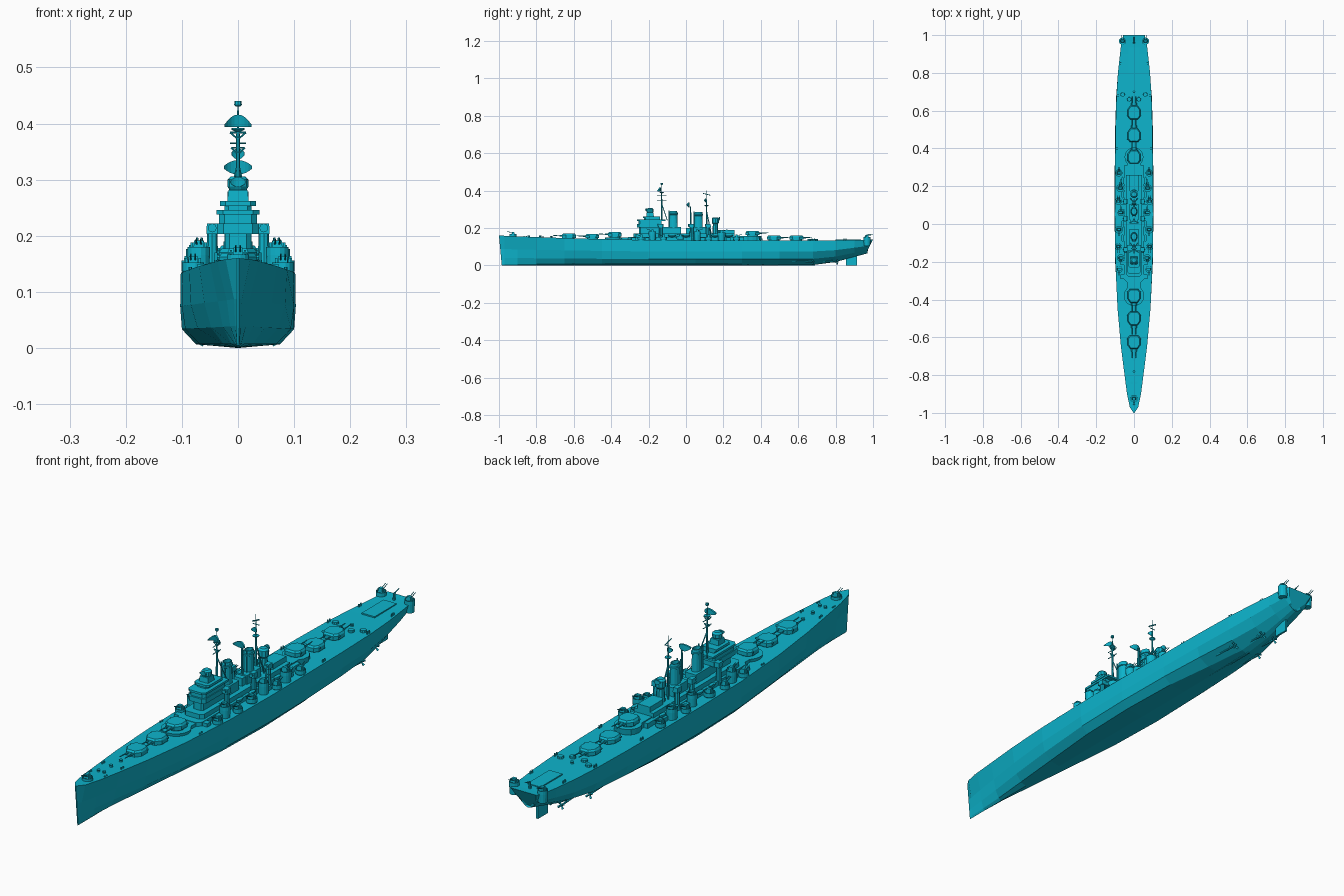
import bpy, bmesh, math
from mathutils import Vector, Matrix

paint = bpy.data.materials.new("teal_paint")
paint.diffuse_color = (0.004, 0.46, 0.61, 1)


def finish(name, bm, mirror=False):
    bmesh.ops.recalc_face_normals(bm, faces=bm.faces)
    me = bpy.data.meshes.new(name)
    bm.to_mesh(me)
    bm.free()
    me.materials.append(paint)
    ob = bpy.data.objects.new(name, me)
    bpy.context.collection.objects.link(ob)
    if mirror:
        ob.modifiers.new("mirror", 'MIRROR')
    return ob


def loft(bm, rings):
    vs = [[bm.verts.new(p) for p in r] for r in rings]
    n = len(vs[0])
    for a, b in zip(vs, vs[1:]):
        for i in range(n):
            j = (i + 1) % n
            bm.faces.new((a[i], a[j], b[j], b[i]))
    bm.faces.new(vs[0])
    bm.faces.new(vs[-1])


def prism(bm, pts, c, z0, z1, top=1.0, d=1):
    loft(bm, [[(c[0] + x * s, c[1] + y * s * d, z) for x, y in pts]
              for z, s in ((z0, 1), (z1, top))])


def box(bm, x, y0, y1, z0, z1, hw, top=1.0):
    h = (y1 - y0) / 2
    prism(bm, [(-hw, -h), (hw, -h), (hw, h), (-hw, h)], (x, (y0 + y1) / 2), z0, z1, top)


def house(bm, y0, y1, z0, z1, hw, ch=0.3):
    # deckhouse block with chamfered front corners
    k = hw * ch
    prism(bm, [(-hw + k, y0), (hw - k, y0), (hw, y0 + k), (hw, y1), (-hw, y1), (-hw, y0 + k)],
          (0, 0), z0, z1)


def lathe(bm, c, prof, n=14, ey=1.0):
    loft(bm, [[(c[0] + r * math.cos(t), c[1] + r * ey * math.sin(t), c[2] + z)
               for t in (2 * math.pi * i / n for i in range(n))] for r, z in prof])


def tube(bm, p, q, r, r2=None, n=6):
    p, q = Vector(p), Vector(q)
    rot = (q - p).to_track_quat('Z', 'Y')
    loft(bm, [[c + rot @ Vector((s * math.cos(6.28319 * i / n), s * math.sin(6.28319 * i / n), 0))
               for i in range(n)] for c, s in ((p, r), (q, r if r2 is None else r2))])


def dish(bm, c, w, h, depth, flat=False):
    # curved radar reflector lofted across its width
    rings = []
    for i in range(9):
        u = i / 4 - 1
        y, t = c[1] - depth * u * u, h * (1 - 0.8 * u * u)
        lo = c[2] if flat else c[2] - t
        rings.append([(c[0] + w * u, y, lo), (c[0] + w * u, y + 0.003, lo),
                      (c[0] + w * u, y + 0.003, c[2] + t), (c[0] + w * u, y - depth * 0.4, c[2] + t)])
    loft(bm, rings)


# hull: y, deck half width, deck z, upper / lower / bilge half widths, keel z
stations = [(-1, .002, .16, .002, .002, .002, 0), (-.97, .022, .158, .007, .005, .003, 0),
            (-.9, .037, .155, .020, .014, .006, 0), (-.8, .05, .151, .036, .027, .012, 0),
            (-.65, .069, .146, .06, .048, .026, 0), (-.45, .087, .14, .084, .072, .045, 0),
            (-.2, .099, .135, .1, .094, .068, 0), (.05, .102, .134, .103, .1, .075, 0),
            (.3, .1, .133, .102, .097, .068, 0), (.5, .098, .133, .1, .088, .045, 0),
            (.68, .093, .133, .094, .075, .025, .002), (.8, .085, .133, .083, .058, .02, .018),
            (.9, .074, .134, .068, .042, .015, .045), (.97, .066, .136, .055, .03, .012, .064),
            (1, .055, .138, .042, .022, .008, .07)]
bm = bmesh.new()
rings = []
for y, dw, dz, w1, w2, w3, kz in stations:
    rake = .015 if y == -1 else (-.035 if y == 1 else 0)
    half = [(w, y + rake * (1 - f), kz + f * (dz - kz))
            for w, f in ((dw, 1), (w1, .55), (w2, .25), (w3, .05))]
    rings.append(half + [(0, y + rake, kz)] + [(-a, b, c) for a, b, c in half[::-1]])
loft(bm, rings)
finish("hull", bm)

# centreline skeg and rudder
bm = bmesh.new()
box(bm, 0, .45, .69, 0, .03, .004)
box(bm, 0, .855, .915, 0, .07, .004)
finish("skeg_and_rudder", bm)

# propeller shafts, struts and blades
bm = bmesh.new()
for x, y0, y1, z in ((.028, .58, .80, .018), (.058, .42, .67, .018)):
    tube(bm, (x, y0, z + .012), (x, y1, z), .0035)
    tube(bm, (x, y1, z), (x, y1 + .018, z), .005, .001)
    for s in (-.012, .012):
        tube(bm, (x, y1 - .02, z), (x + s, y1 - .02, .06), .003, n=4)
    for k in range(4):
        a = k * math.pi / 2 + .6
        tube(bm, (x, y1 + .006, z), (x + .015 * math.cos(a), y1 + .009, z + .015 * math.sin(a)), .002, .005, 4)
finish("propellers_and_shafts", bm, True)

# six twin main turrets
shell = [(-.018, -.038), (.018, -.038), (.034, -.016), (.034, .02), (.022, .036),
         (-.022, .036), (-.034, .02), (-.034, -.016)]
for i, (y, z, d) in enumerate(((-.625, .144, 1), (-.5, .142, 1), (-.38, .152, 1),
                               (.355, .158, -1), (.47, .134, -1), (.59, .134, -1))):
    bm = bmesh.new()
    lathe(bm, (0, y, z - .03), [(.03, 0), (.03, .033)], 16)
    prism(bm, shell, (0, y), z + .003, z + .018, 1, d)
    prism(bm, shell, (0, y), z + .018, z + .025, .86, d)
    for x in (-.011, .011):
        tube(bm, (x, y - .03 * d, z + .013), (x, y - .052 * d, z + .014), .0045, .0035)
        tube(bm, (x, y - .05 * d, z + .014), (x, y - .085 * d, z + .016), .0026, .002)
    for x in (-.036, .036):
        tube(bm, (x * .8, y + .018 * d, z + .017), (x * 1.05, y + .018 * d, z + .017), .004)
    finish("main_turret_%d" % (i + 1), bm)

# main deckhouse and barbette platforms
bm = bmesh.new()
house(bm, -.31, .31, .13, .152, .052)
house(bm, -.28, .26, .152, .17, .042)
box(bm, 0, .2, .39, .13, .156, .036)
box(bm, 0, -.4, -.28, .13, .15, .036)
lathe(bm, (0, -.38, .13), [(.05, 0), (.054, .02)], 16)
lathe(bm, (0, .355, .13), [(.046, 0), (.05, .026)], 16)
house(bm, .17, .26, .17, .19, .026)
finish("main_deckhouse", bm)

# bridge tower with overhanging decks
bm = bmesh.new()
for y0, y1, z0, z1, hw in ((-.25, -.1, .165, .205, .022), (-.262, -.12, .203, .222, .037),
                           (-.255, -.13, .222, .24, .034), (-.262, -.11, .238, .246, .038),
                           (-.225, -.14, .246, .254, .024), (-.23, -.14, .253, .262, .032)):
    house(bm, y0, y1, z0, z1, hw)
box(bm, 0, -.212, -.172, .262, .282, .019, .9)
lathe(bm, (0, -.192, .28), [(.014, 0), (.019, .008), (.019, .02), (.012, .026)], 10)
dish(bm, (0, -.212, .296), .014, .009, .005)
finish("bridge_tower", bm)

# funnels with casings and caps
for i, (y, t) in enumerate(((-.067, .29), (.067, .285))):
    bm = bmesh.new()
    box(bm, 0, y - .045, y + .04, .165, .205, .024)
    lathe(bm, (0, y, 0), [(.017, .2), (.016, t - .02), (.019, t - .018), (.019, t - .012), (.016, t - .01),
                         (.015, t), (.012, t), (.012, t - .02)], 14, 1.35)
    for x in (-.008, .008):
        tube(bm, (x, y - .024, .2), (x, y - .024, t + .004), .003)
    finish("funnel_%d" % (i + 1), bm)

# foremast with yards and radars
bm = bmesh.new()
y = -.13
tube(bm, (0, y, .24), (0, y, .39), .005, .003)
tube(bm, (0, y, .39), (0, y, .43), .002, .0012)
for x in (-.02, .02):
    tube(bm, (x, y + .03, .24), (0, y, .33), .0022)
lathe(bm, (0, y, .385), [(.004, 0), (.012, .004), (.012, .007)], 10)
dish(bm, (0, y - .008, .394), .024, .022, .012, True)
lathe(bm, (0, y, .43), [(.004, 0), (.007, .003), (.006, .01)], 8)
for z, w in ((.345, .012), (.372, .014)):
    tube(bm, (-w, y, z + .012), (0, y, z), .0018)
    tube(bm, (w, y, z + .012), (0, y, z), .0018)
    tube(bm, (-w, y, z + .012), (w, y, z + .012), .0018)
    tube(bm, (0, y - .025, z + .004), (0, y + .025, z + .004), .0016)
finish("foremast", bm)

# mainmast with yards and radar
bm = bmesh.new()
y = .11
tube(bm, (0, y, .165), (0, y, .34), .006, .003)
tube(bm, (0, y, .34), (0, y, .405), .0022, .001)
for x in (-.018, .018):
    tube(bm, (x, y + .025, .17), (0, y, .29), .0025)
lathe(bm, (0, y, .315), [(.004, 0), (.012, .004), (.012, .007)], 10)
tube(bm, (-.014, y, .365), (.014, y, .365), .0015)
tube(bm, (0, y - .02, .385), (0, y + .02, .375), .0025)
dish(bm, (0, y - .006, .346), .012, .01, .006)
finish("mainmast", bm)

# radar pedestal between the funnels
bm = bmesh.new()
box(bm, 0, 0, .04, .165, .2, .018)
tube(bm, (0, .025, .2), (0, .025, .315), .005, .003)
dish(bm, (0, .015, .322), .025, .013, .01)
finish("midship_radar", bm)

# aft gun director
bm = bmesh.new()
lathe(bm, (0, .157, .165), [(.018, 0), (.014, .055), (.02, .062), (.02, .085), (.013, .092)], 10)
dish(bm, (0, .18, .25), .013, .009, .005)
finish("aft_director", bm)

# side gun directors on pedestals
bm = bmesh.new()
for y in (-.135, .03, .12):
    lathe(bm, (.046, y, .13), [(.012, 0), (.009, .075)], 8)
    box(bm, .046, y - .013, y + .013, .203, .222, .0105, .9)
    tube(bm, (.046, y - .018, .214), (.046, y - .01, .214), .008, .005, 8)
finish("side_directors", bm, True)


def mount(name, x, y, z, r, d=1, mirror=True, ped=.0):
    # twin light gun in an open splinter tub
    bm = bmesh.new()
    h = .014
    lathe(bm, (x, y, z), [(r * .9, -ped - .004), (r, 0), (r, h), (r * .9, h), (r * .9, .004)])
    box(bm, x, y - .007, y + .008, z + .004, z + .026, r * .5, .8)
    for o in (-.004, .004):
        tube(bm, (x + o, y - .004 * d, z + .019), (x + o, y - .032 * d, z + .03), .0018, .0012, 5)
    for s in (-1, 1):
        box(bm, x + s * r * .62, y - .005, y + .006, z + .008, z + .022, .002)
    finish(name, bm, mirror)


for i, (x, y, z, r, d, p) in enumerate((
        (.08, -.24, .138, .019, 1, 0), (.07, -.18, .166, .02, 1, .034), (.083, -.12, .138, .018, 1, 0),
        (.08, -.03, .142, .021, 1, 0), (.068, .06, .166, .019, -1, .034), (.083, .12, .138, .018, -1, 0),
        (.072, .19, .162, .021, -1, .03), (.08, .27, .138, .019, -1, 0))):
    mount("side_gun_%d" % (i + 1), x, y, z, r, d, True, p)
mount("bow_gun", 0, -.925, .153, .02, 1, False)
mount("stern_gun", .061, .968, .137, .019, -1, True, .03)

# boats and deck lockers along the sides
bm = bmesh.new()
for y in (-.075, .0, .155, .23):
    lathe(bm, (.06, y, .15), [(.003, 0), (.007, .004), (.008, .012)], 8, 2.6)
for y in (-.28, -.205, .09, .225):
    box(bm, .062, y - .012, y + .012, .13, .15, .01)
finish("boats_and_lockers", bm, True)

# aft hatch panel, crane and foredeck fittings
bm = bmesh.new()
box(bm, 0, .8, .935, .13, .138, .028)
tube(bm, (0, .96, .13), (0, .96, .16), .006, .004, 8)
tube(bm, (0, .96, .16), (0, .99, .168), .003, .0015)
for x, y, z in ((-.012, -.84, .15), (.012, -.84, .15), (0, -.78, .149), (0, -.72, .146), (0, .7, .131)):
    lathe(bm, (x, y, z), [(.007, 0), (.005, .006), (.007, .01)], 8)
finish("hatch_crane_and_capstans", bm)

# bollards and small side fittings
bm = bmesh.new()
for x, y in ((.033, -.86), (.04, -.77), (.062, -.6), (.085, -.35), (.09, .4), (.085, .68), (.07, .85)):
    for o in (-.006, .006):
        lathe(bm, (x, y + o, .13), [(.003, 0), (.003, .027 if y < -.7 else .014)], 6)
for x in (.025, .06):
    lathe(bm, (x, .685 if x > .05 else .66, .131), [(.012, 0), (.011, .01)], 10)
finish("bollards_and_vents", bm, True)
